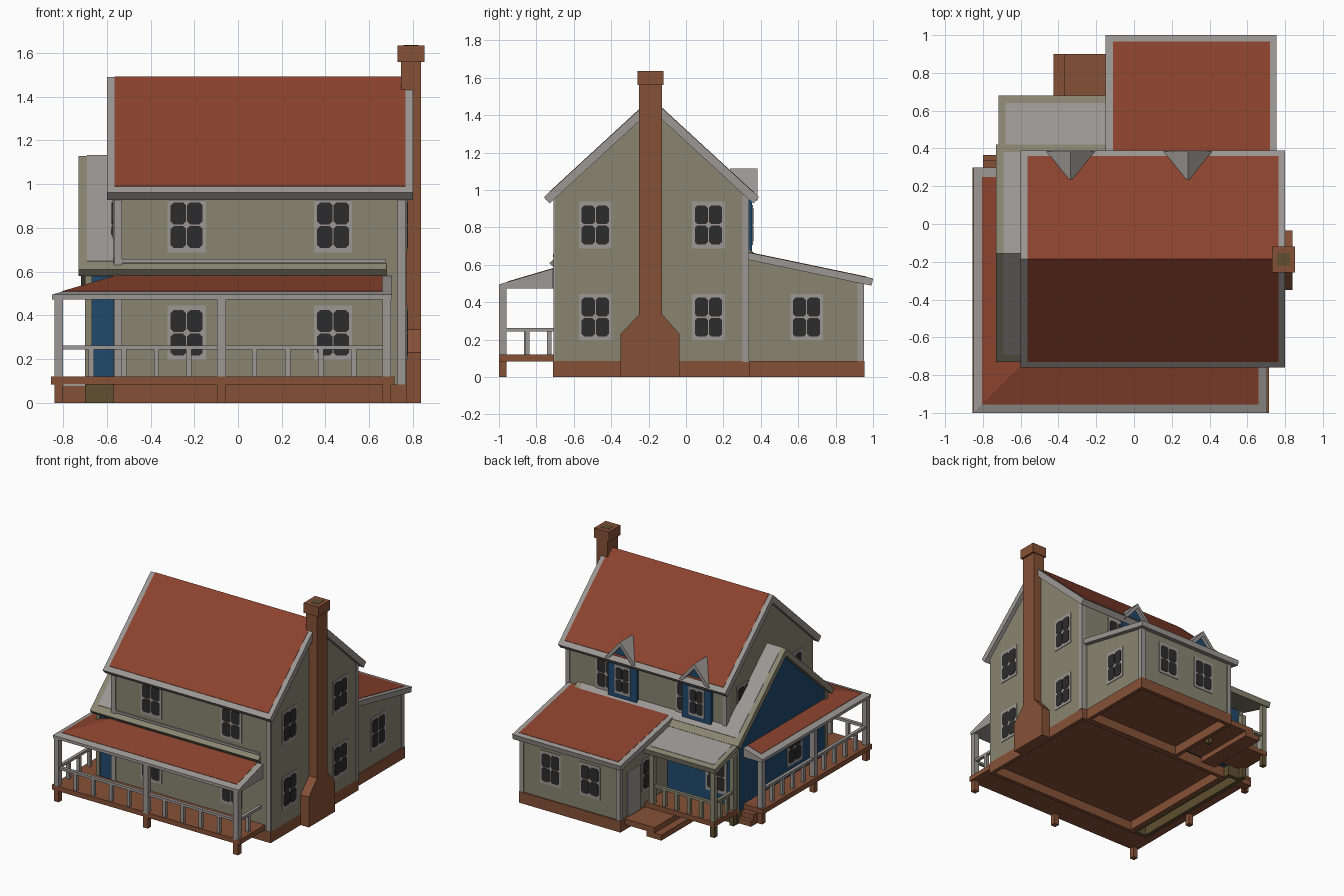
import bpy, bmesh, math

if "Cube" in bpy.data.objects:
    bpy.data.objects.remove(bpy.data.objects["Cube"])

def material(name, c):
    m = bpy.data.materials.new(name)
    m.diffuse_color = (*c, 1)
    m.use_nodes = True
    m.node_tree.nodes["Principled BSDF"].inputs["Base Color"].default_value = m.diffuse_color
    return m

GREY = material("grey trim", (.33, .31, .295))
OLIVE = material("olive siding", (.25, .235, .165))
BRICK = material("brown brick", (.24, .083, .038))
RED = material("red roof", (.262, .056, .027))
BLUE = material("blue siding", (.015, .068, .155))
DARK = material("dark glass", (.025, .025, .026))
EARTH = material("olive brown", (.115, .08, .03))

def loft(name, pairs, mat):
    """One object from solids, each running from ring a to ring b."""
    bm = bmesh.new()
    for a, b in pairs:
        va, vb = [bm.verts.new(p) for p in a], [bm.verts.new(p) for p in b]
        n = len(a)
        bm.faces.new(va)
        bm.faces.new(vb[::-1])
        for i in range(n):
            bm.faces.new((va[i], vb[i], vb[(i + 1) % n], va[(i + 1) % n]))
    bmesh.ops.recalc_face_normals(bm, faces=bm.faces)
    me = bpy.data.meshes.new(name)
    bm.to_mesh(me)
    bm.free()
    me.materials.append(mat)
    ob = bpy.data.objects.new(name, me)
    bpy.context.collection.objects.link(ob)
    return ob

def cube(x0, x1, y0, y1, z0, z1):
    r = [(x0, y0), (x1, y0), (x1, y1), (x0, y1)]
    return [(x, y, z0) for x, y in r], [(x, y, z1) for x, y in r]

def box(name, mat, *b):
    return loft(name, [cube(*b)], mat)

def footing(name, mat, x0, x1, y0, y1, t=.03):
    """Hollow foundation: four low walls under a floor."""
    loft(name, [cube(x0, x1, y0, y1, .07, .085),
                cube(x0, x1, y0, y0 + t, 0, .075), cube(x0, x1, y1 - t, y1, 0, .075),
                cube(x0, x0 + t, y0 + t, y1 - t, 0, .075), cube(x1 - t, x1, y0 + t, y1 - t, 0, .075)], mat)

def along_x(name, prof, x0, x1, mat):
    return loft(name, [([(x0, y, z) for y, z in prof], [(x1, y, z) for y, z in prof])], mat)

def sheet(pts, t=.0025):
    """Thin plate lying on a sloped surface."""
    return [(x, y, z + t) for x, y, z in pts], [(x, y, z - t) for x, y, z in pts]

def chevron(c, zr, half, slope, t):
    """Gable roof cross-section with square-cut eaves."""
    k = math.hypot(1, slope)
    ix, iz = t * slope / k, t / k
    ze = zr - half * slope
    return [(c - half, ze), (c, zr), (c + half, ze), (c + half - ix, ze - iz),
            (c, zr - t * k), (c - half + ix, ze - iz)]

def gable_plates(c, zr, half, slope, x0, x1, edge):
    out = []
    for s in (-1, 1):
        y1, z1 = c + s * (half - edge), zr - (half - edge) * slope
        out.append(sheet([(x0, c, zr), (x1, c, zr), (x1, y1, z1), (x0, y1, z1)]))
    return out

def facing(side, pos, u, v, d):
    return {"front": (u, pos - d, v), "back": (u, pos + d, v),
            "right": (pos + d, u, v), "left": (pos - d, u, v)}[side]

def plate(side, pos, prof, d0, d1):
    return ([facing(side, pos, u, v, d0) for u, v in prof],
            [facing(side, pos, u, v, d1) for u, v in prof])

def chamfered(u, v, a, b, c):
    return [(u - a + c, v - b), (u + a - c, v - b), (u + a, v - b + c), (u + a, v + b - c),
            (u + a - c, v + b), (u - a + c, v + b), (u - a, v + b - c), (u - a, v - b + c)]

def window(name, side, pos, u, v, w=.175, h=.25):
    a, b = w / 2, h / 2
    loft(name + "_frame", [plate(side, pos, [(u - a, v - b), (u + a, v - b), (u + a, v + b), (u - a, v + b)],
                                 -.01, .005)], GREY)
    panes = [plate(side, pos, chamfered(u + i * a * .43, v + j * b * .43, a * .4, b * .4, a * .15), .002, .008)
             for i in (-1, 1) for j in (-1, 1)]
    loft(name + "_panes", panes, DARK)

# Foundations
footing("house_foundation", BRICK, -.57, .77, -.71, .34)
footing("rear_foundation", BRICK, -.12, .73, .33, .955)
footing("wing_foundation", EARTH, -.70, -.565, -.70, .39)

# Main house with its steep gable roof
C, ZR, S = -.185, 1.49, .92
along_x("house_walls", [(-.70, .08), (.33, .08), (.33, .957), (C, 1.432), (-.70, .957)], -.57, .77, OLIVE)
along_x("house_roof", chevron(C, ZR, .575, S, .045), -.60, .80, GREY)
loft("house_roof_red", gable_plates(C, ZR, .575, S, -.565, .765, .03), RED)
loft("house_front_posts", [cube(x, x + .038, -.708, -.68, .08, .97) for x in (-.568, .729)], GREY)
loft("house_back_posts", [cube(x, x + .035, .303, .336, .08, .97) for x in (-.575, .74)], GREY)
box("front_band", GREY, -.53, .675, -.712, -.69, .64, .657)

# Low cross gable: runs through the house and shows on the left, front and back
CW, ZW, SW = -.155, 1.13, .905
along_x("wing_walls", [(-.69, .08), (.38, .08), (.38, .59), (CW, 1.076), (-.69, .59)], -.69, -.56, BLUE)
box("wing_back_wall", BLUE, -.60, -.11, .30, .38, .08, .60)
along_x("wing_roof", chevron(CW, ZW, .575, SW, .04), -.73, .68, OLIVE)
loft("wing_roof_grey", gable_plates(CW, ZW, .575, SW, -.69, .64, .04), GREY)
loft("wing_corner_posts", [cube(-.70, -.668, y, y + .032, .08, .60) for y in (-.70, .358)], OLIVE)

# Rear lean-to
along_x("rear_walls", [(.30, .08), (.945, .08), (.945, .50), (.30, .635)], -.11, .72, OLIVE)
along_x("rear_roof", [(.33, .667), (1.0, .527), (.992, .488), (.33, .627)], -.15, .755, GREY)
zr = lambda y: .667 - (y - .33) * .209
loft("rear_roof_red", [sheet([(x, y, zr(y)) for x, y in ((-.11, .335), (.72, .335), (.72, .965), (-.11, .965))])], RED)
loft("rear_corner_posts", [cube(x, x + .035, .918, .953, .08, .50) for x in (-.117, .692)], GREY)

# Windows
for v in (.32, .813):
    for u in (-.235, .435):
        window("front_window", "front", -.70, u, v)
    for u in (-.485, .12):
        window("right_window", "right", .77, u, v)
        if v > .5:
            window("left_window", "left", -.57, u, v)
for u in (-.235, .435):
    window("upper_back_window", "back", .33, u, .813)
for u in (.14, .47):
    window("rear_window", "back", .945, u, .32)
window("rear_right_window", "right", .72, .645, .32)
window("rear_left_window", "left", -.11, .60, .32)
window("wing_window", "left", -.69, -.31, .32)
window("entry_window", "back", .38, -.52, .32)
loft("rear_door", [plate("left", -.11, [(.71, .085), (.86, .085), (.86, .42), (.71, .42)], -.01, .008)], GREY)

# Dormers on the back slope
for x in (-.335, .285):
    prof = [(x - .12, .66), (x + .12, .66), (x + .12, .945), (x, 1.075), (x - .12, .945)]
    loft("dormer_wall", [plate("back", .33, prof, -.06, .022)], BLUE)
    roof = chevron(x, 1.115, .135, 1.15, .025)
    loft("dormer_roof", [plate("back", .235, roof, 0, .148)], GREY)
    window("dormer_window", "back", .352, x, .813, .13, .215)

# Chimney with stepped shoulders, cap and flue
prof = [(-.35, 0), (-.035, 0), (-.035, .23), (-.127, .335), (-.127, 1.57), (-.25, 1.57), (-.25, .335), (-.35, .23)]
along_x("chimney", prof, .745, .838, BRICK)
box("chimney_cap", BRICK, .73, .853, -.258, -.12, 1.56, 1.635)
box("chimney_flue", EARTH, .757, .826, -.222, -.153, 1.63, 1.637)

# Wraparound porch deck
box("porch_deck_front", BRICK, -.855, .715, -1.0, -.70, .083, .12)
box("porch_deck_side", BRICK, -.855, -.69, -.70, .30, .083, .12)
for i, z in enumerate((.08, .04)):
    box("side_step", BRICK, -.80, -.70, .29, .335 + i * .03, z - .04, z)

# Porch roof: L-shaped with a hip at the front left corner
hz = lambda d: .495 + d * .293
lo, hi, IN = -.85, .705, .29
def hip(d0, d1, xr, yb):
    """Front and side roof faces between two distances in from the eave."""
    front = [(xr, -1 + d0, hz(d0)), (lo + d0, -1 + d0, hz(d0)), (lo + d1, -1 + d1, hz(d1)), (xr, -1 + d1, hz(d1))]
    side = [(lo + d0, -1 + d0, hz(d0)), (lo + d0, yb, hz(d0)), (lo + d1, yb, hz(d1)), (lo + d1, -1 + d1, hz(d1))]
    return front, side
loft("porch_roof", [(f, [(x, y, .473) for x, y, z in f]) for f in hip(0, IN, hi, .30)], GREY)
loft("porch_roof_red", [sheet(f) for f in hip(.045, IN, .66, .25)], RED)

def railing(name, p, q, n, mat):
    """Handrail with n evenly spaced balusters from p to q."""
    x0, x1, y0, y1 = min(p[0], q[0]), max(p[0], q[0]), min(p[1], q[1]), max(p[1], q[1])
    parts = [cube(x0 - .012, x1 + .012, y0 - .012, y1 + .012, .243, .262)]
    for i in range(1, n + 1):
        t = i / (n + 1)
        x, y = x0 + (x1 - x0) * t, y0 + (y1 - y0) * t
        parts.append(cube(x - .012, x + .012, y - .012, y + .012, .115, .25))
    loft(name, parts, mat)

# Porch posts, feet and rails
posts = [(-.82, -.98), (-.075, -.98), (.68, -.98), (-.82, -.355), (-.82, .27)]
loft("porch_posts", [cube(x - .02, x + .02, y - .02, y + .02, .11, .48) for x, y in posts], GREY)
loft("porch_feet", [cube(x - .02, x + .02, y - .02, y + .02, 0, .09) for x, y in posts], BRICK)
for p, q, n in ((0, 1, 4), (1, 2, 4), (0, 3, 4), (3, 4, 4)):
    railing("porch_rail", posts[p], posts[q], n, GREY)
railing("porch_end_rail", posts[2], (.68, -.72), 1, GREY)

# Covered entry at the back left
box("entry_deck", BRICK, -.70, -.12, .38, .66, .083, .12)
ez = lambda y: .612 - (y - .39) * .28
along_x("entry_roof", [(.36, ez(.36)), (.68, ez(.68)), (.67, ez(.68) - .04), (.36, ez(.36) - .04)], -.718, -.115, OLIVE)
loft("entry_roof_grey", [sheet([(x, y, ez(y)) for x, y in ((-.68, .38), (-.15, .38), (-.15, .64), (-.68, .64))])], GREY)
eposts = [(-.68, .64), (-.17, .64), (-.68, .41)]
loft("entry_posts", [cube(x - .018, x + .018, y - .018, y + .018, .1, .52) for x, y in eposts], OLIVE)
loft("entry_feet", [cube(x - .018, x + .018, y - .018, y + .018, 0, .1) for x, y in eposts], EARTH)
railing("entry_rail", eposts[0], eposts[1], 4, OLIVE)
railing("entry_side_rail", eposts[0], eposts[2], 2, OLIVE)

# Steps to the rear door
box("rear_landing", BRICK, -.368, -.11, .40, .90, .04, .083)
box("rear_step", BRICK, -.425, -.30, .40, .90, 0, .042)
